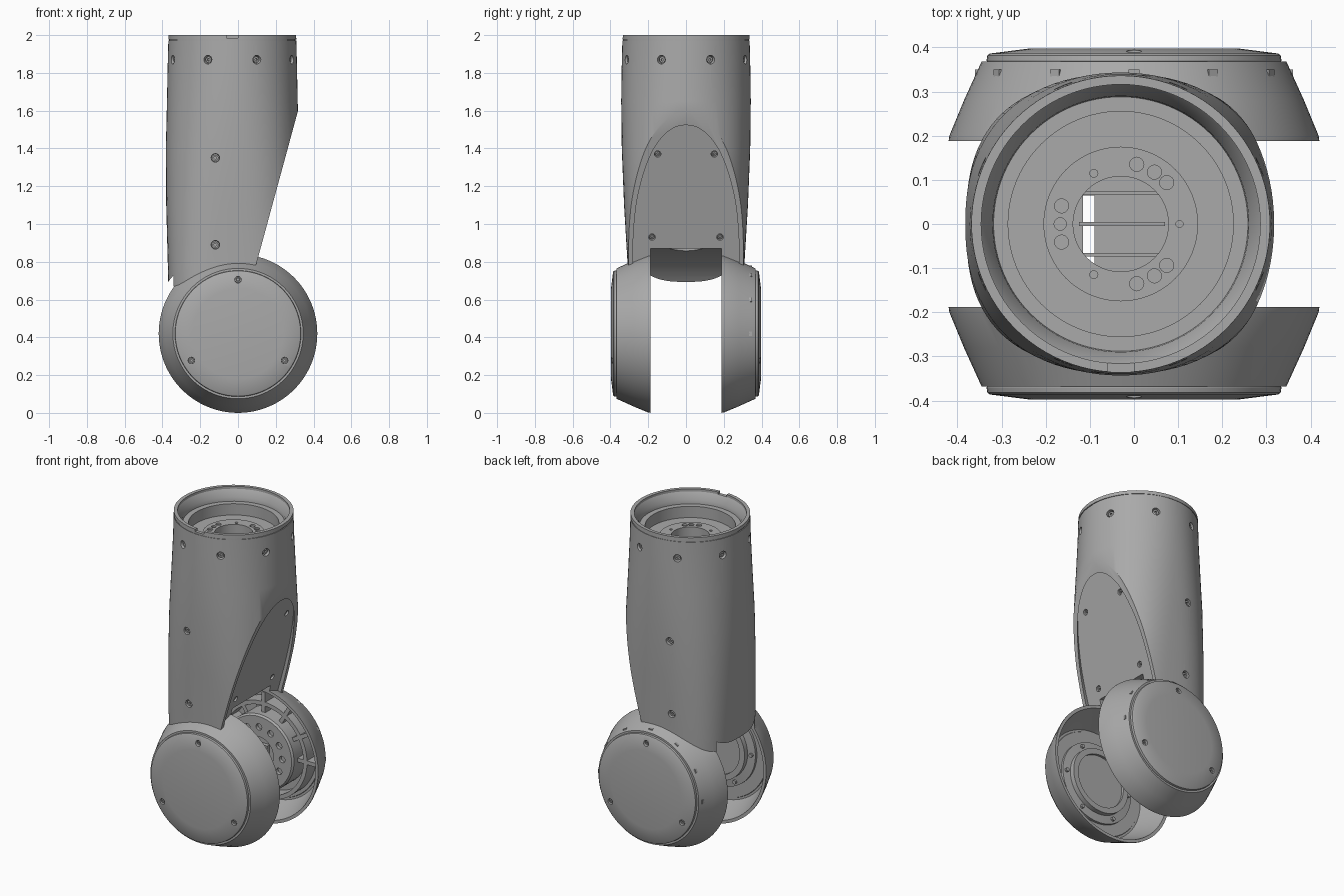
import bpy, bmesh, math
from math import sin, cos, pi, radians
from mathutils import Vector, Matrix

if "Cube" in bpy.data.objects:
    bpy.data.objects.remove(bpy.data.objects["Cube"])

grey = bpy.data.materials.new("satin_grey")
grey.use_nodes = True
GREY = (0.4, 0.4, 0.4, 1)
grey.diffuse_color = GREY
grey.node_tree.nodes["Principled BSDF"].inputs["Base Color"].default_value = GREY

CX, PZ = -0.03, 0.42      # tube axis x, joint axis height
PARTS = []


def loft(name, rings, part=True):
    """Closed solid through equally sized rings of points."""
    bm = bmesh.new()
    vs = [[bm.verts.new(p) for p in ring] for ring in rings]
    n = len(vs[0])
    for a, b in zip(vs, vs[1:]):
        for i in range(n):
            j = (i + 1) % n
            bm.faces.new((a[i], a[j], b[j], b[i]))
    bm.faces.new(vs[0][::-1])
    bm.faces.new(vs[-1])
    bmesh.ops.recalc_face_normals(bm, faces=bm.faces)
    me = bpy.data.meshes.new(name)
    bm.to_mesh(me)
    bm.free()
    me.materials.append(grey)
    ob = bpy.data.objects.new(name, me)
    bpy.context.collection.objects.link(ob)
    if part:
        PARTS.append(ob)
    return ob


def lathe(name, profile, centre, axis, n=64, part=True):
    """Turned solid: profile of (radius, distance along axis)."""
    m = Matrix.Translation(centre) @ Vector(axis).to_track_quat('Z', 'Y').to_matrix().to_4x4()
    return loft(name, [[m @ Vector((r * cos(2 * pi * i / n), r * sin(2 * pi * i / n), h))
                        for i in range(n)] for r, h in profile], part)


def prism(name, pts, y0, y1, part=True):
    return loft(name, [[(x, y, z) for x, z in pts] for y in (y0, y1)], part)


def box(name, x, y, z, part=True):
    return prism(name, [(x[0], z[0]), (x[1], z[0]), (x[1], z[1]), (x[0], z[1])], *y, part)


def boolean(ob, tool, op='DIFFERENCE', keep=False):
    mod = ob.modifiers.new("bool", 'BOOLEAN')
    mod.operation, mod.object, mod.solver = op, tool, 'EXACT'
    bpy.context.view_layer.objects.active = ob
    bpy.ops.object.modifier_apply(modifier=mod.name)
    if not keep:
        if tool in PARTS:
            PARTS.remove(tool)
        bpy.data.objects.remove(tool)


def shell(name, inset, part=True):
    """Tube that grows squarer towards the joint."""
    rings = []
    for z, a, b, n in ((0.5, .335, .3, 3), (.8, .342, .31, 3), (1.1, .35, .328, 2.6),
                       (1.4, .352, .34, 2.3), (1.65, .346, .343, 2.1), (1.85, .342, .34, 2), (2, .338, .336, 2)):
        ring = []
        for i in range(96):
            c, s = cos(2 * pi * i / 96), sin(2 * pi * i / 96)
            ring.append((CX + (a - inset) * math.copysign(abs(c) ** (2 / n), c),
                         (b - inset) * math.copysign(abs(s) ** (2 / n), s), z))
        rings.append(ring)
    return loft(name, rings, part)


def wedge(shift):
    line = [(.345, 1.7), (-.036, .3)]
    return prism("wedge_cutter", [(x - shift, z) for x, z in line] + [(.8, .3), (.8, 1.7)], -.6, .6, False)


# Tube with slanted cut and sunken panel inside its rim
body = shell("arm_body", 0)
boolean(body, wedge(0))
sunken = shell("panel_cutter", .022, False)
boolean(sunken, wedge(.025), 'INTERSECT')
boolean(body, sunken)

# Fork pods, clearance slot, hollow cups
for s in (-1, 1):
    pod = lathe("pod", [(.42, .187), (.418, .2), (.385, .28), (.345, .368)], (0, 0, PZ), (0, s, 0), 96)
    boolean(body, pod, 'UNION')
boolean(body, lathe("slot_cutter", [(.46, -.188), (.46, .188)], (0, 0, PZ), (0, 1, 0), 96, False))
for s in (-1, 1):
    boolean(body, lathe("cup_cutter", [(.412, .15), (.398, .2), (.335, .345)], (0, 0, PZ), (0, s, 0), 96, False))

# Stepped mouth and central bore
boolean(body, lathe("mouth_cutter", [(.255, 1.85), (.255, 1.92), (.288, 1.92), (.29, 1.945), (.316, 1.985),
                                     (.316, 2.1)], (CX, 0, 0), (0, 0, 1), 96, False))
boolean(body, lathe("bore_cutter", [(.11, .5), (.11, 1.9)], (CX, 0, 0), (0, 0, 1), 48, False))
boolean(body, box("notch_cutter", (CX - .03, CX + .03), (-.4, -.3), (1.985, 2.1), False))

# Seam below the rim
seam = lathe("seam_cutter", [(.4, 1.972), (.4, 1.978)], (CX, 0, 0), (0, 0, 1), 64, False)
boolean(seam, lathe("seam_core", [(.334, 1.9), (.334, 2.1)], (CX, 0, 0), (0, 0, 1), 96, False))
boolean(body, seam)


def screw(target, point, direction, r=.024):
    """Countersunk pit with a socket-head screw at its bottom."""
    d = Vector(direction).normalized()
    boolean(target, lathe("pit_cutter", [(r * .8, -.025), (r, .04)], point, d, 16, False))
    head = lathe("screw", [(r * .62, -.04), (r * .62, -.008)], point, d, 16)
    boolean(head, lathe("socket_cutter", [(r * .3, -.02), (r * .3, .02)], point, d, 6, False))


# Screws round the mouth, down the sides and on the sloping panel
for i in range(8):
    a = radians(22.5 + 45 * i)
    screw(body, (CX + .338 * cos(a), .338 * sin(a), 1.87), (cos(a), sin(a), 0), .026)
for s in (-1, 1):
    screw(body, (-.12, s * .332, 1.35), (0, s, 0), .026)
    screw(body, (-.12, s * .312, .89), (0, s, 0), .026)
    for y, z in ((.15, 1.37), (.18, .93)):
        screw(body, (.31 - (1.57 - z) * .272 - .025, s * y, z), (.965, 0, -.263), .02)

# Pod caps with three screws each
for s in (-1, 1):
    cap = lathe("pod_cap", [(.32, .34), (.334, .37), (.332, .382), (.326, .386), (.24, .397)],
                (0, 0, PZ), (0, s, 0), 96)
    for a in (90, 210, 330):
        screw(cap, (.285 * cos(radians(a)), s * .391, PZ + .285 * sin(radians(a))), (0, s, 0), .02)

# Output flange in the mouth, with bolt circle
flange = lathe("output_flange", [(.175, 1.84), (.175, 1.86)], (CX, 0, 0), (0, 0, 1))
boolean(flange, lathe("hole_cutter", [(.108, 1.8), (.108, 1.9)], (CX, 0, 0), (0, 0, 1), 48, False))
for ang, r, size in [(a * k, .14, .016) for a in (75, 57, 42, 163) for k in (1, -1)] + \
        [(180, .137, .014), (0, .133, .008), (118, .13, .009), (-118, .13, .009)]:
    p = (CX + r * cos(radians(ang)), r * sin(radians(ang)), 1.86)
    boolean(flange, lathe("bolt_cutter", [(size, -.014), (size, .02)], p, (0, 0, 1), 16, False))
core = lathe("bore_plate", [(.113, 1.3), (.113, 1.34)], (CX, 0, 0), (0, 0, 1), 48)
boolean(core, box("cable_slot", (-.115, -.09), (-.09, .065), (1.2, 1.4), False))
for y in (-.07, 0, .07):
    box("bore_bar", (-.125, .07), (y - .004, y + .004), (1.32, 1.42))

# Actuator in the rear pod: disc, hub, ring and ribs
motor = lathe("actuator_disc", [(.225, .205), (.235, .215), (.235, .35)], (0, 0, PZ), (0, 1, 0))
boolean(motor, lathe("hub_cutter", [(.1, .1), (.1, .24)], (0, 0, PZ), (0, 1, 0), 32, False))
for i in range(12):
    a = 2 * pi * i / 12
    p = (.16 * cos(a), .205, PZ + .16 * sin(a))
    boolean(motor, lathe("bolt_cutter", [(.02, -.05), (.02, .02)], p, (0, 1, 0), 16, False))
box("actuator_hub", (-.05, .05), (.215, .25), (PZ - .05, PZ + .05))
ring = lathe("actuator_ring", [(.3, .25), (.3, .35)], (0, 0, PZ), (0, 1, 0))
boolean(ring, lathe("ring_cutter", [(.275, .1), (.275, .4)], (0, 0, PZ), (0, 1, 0), 64, False))
for i in range(7):
    a = radians(i * 30)
    rib = box("actuator_rib", (.22, .36), (.25, .35), (-.012, .012))
    rib.data.transform(Matrix.Translation((0, 0, PZ)) @ Matrix.Rotation(-a, 4, 'Y'))

# Bearing seat in the front pod
seat = lathe("bearing_seat", [(.25, .35), (.25, .325), (.2, .32), (.2, .29)], (0, 0, PZ), (0, -1, 0))
boolean(seat, lathe("seat_cutter", [(.165, .1), (.165, .305)], (0, 0, PZ), (0, -1, 0), 64, False))
for i in range(6):
    a = 2 * pi * i / 6
    lathe("bearing_bolt", [(.012, .31), (.012, .33)], (.225 * cos(a), 0, PZ + .225 * sin(a)), (0, -1, 0), 12)

# Smooth curved faces, keep crisp edges
bpy.ops.object.select_all(action='DESELECT')
for ob in PARTS:
    ob.select_set(True)
bpy.context.view_layer.objects.active = body
bpy.ops.object.shade_smooth_by_angle(angle=radians(30))
